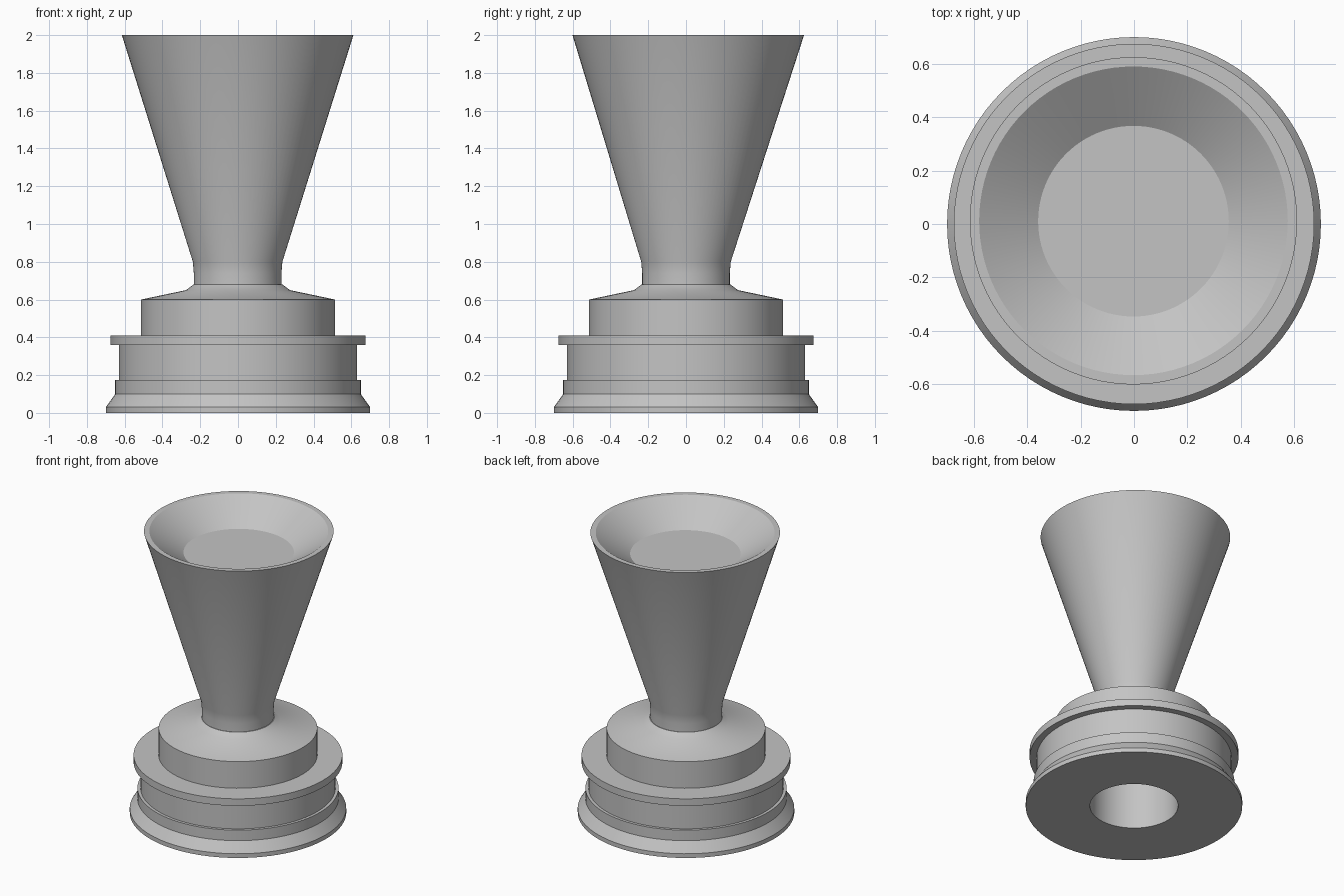
import bpy, bmesh, math

cube = bpy.data.objects.get("Cube")
if cube:
    bpy.data.objects.remove(cube, do_unlink=True)

SEGMENTS = 96

grey = bpy.data.materials.new("plain_grey")
grey.use_nodes = True
colour = (0.55, 0.55, 0.55, 1)
grey.diffuse_color = colour
grey.node_tree.nodes["Principled BSDF"].inputs["Base Color"].default_value = colour


def lathe(name, profile, lean=None):
    """Revolve (radius, height) points about z; lean gives each height a centre."""
    bm = bmesh.new()
    rings = []
    for r, z in profile:
        cx, cy = lean(z) if lean else (0, 0)
        if r == 0:
            rings.append([bm.verts.new((cx, cy, z))])
            continue
        angles = [2 * math.pi * i / SEGMENTS for i in range(SEGMENTS)]
        rings.append([bm.verts.new((cx + r * math.cos(a), cy + r * math.sin(a), z))
                      for a in angles])
    for low, high in zip(rings, rings[1:]):
        for i in range(SEGMENTS):
            j = (i + 1) % SEGMENTS
            if len(low) == 1:
                bm.faces.new((low[0], high[j], high[i]))
            elif len(high) == 1:
                bm.faces.new((low[i], low[j], high[0]))
            else:
                bm.faces.new((low[i], low[j], high[j], high[i]))
    bmesh.ops.recalc_face_normals(bm, faces=bm.faces)
    mesh = bpy.data.meshes.new(name)
    bm.to_mesh(mesh)
    bm.free()
    mesh.materials.append(grey)
    obj = bpy.data.objects.new(name, mesh)
    bpy.context.collection.objects.link(obj)
    bpy.ops.object.select_all(action='DESELECT')
    obj.select_set(True)
    bpy.context.view_layer.objects.active = obj
    bpy.ops.object.shade_smooth_by_angle(angle=math.radians(30))
    return obj


# Stepped base with a round socket underneath
lathe("stepped_base", [
    (0, 0.6), (0.285, 0.6), (0.285, 0),                # socket
    (0.7, 0), (0.7, 0.03), (0.65, 0.1), (0.65, 0.175),  # foot
    (0.63, 0.175), (0.63, 0.36),                       # lower drum
    (0.675, 0.36), (0.675, 0.41),                      # flange
    (0.513, 0.41), (0.513, 0.6),                       # upper drum
    (0.275, 0.65), (0.235, 0.68), (0, 0.68),           # shoulder
])


# Flared cup with a shallow dish in its top, leaning very slightly back
def cup_lean(z):
    return (-0.002, 0.012 * max(0, z - 0.8) / 1.2)


lathe("flared_cup", [
    (0, 0.67), (0.232, 0.67), (0.232, 0.74), (0.237, 0.8),
    (0.613, 2), (0.578, 2), (0.357, 1.85), (0, 1.85),
], cup_lean)
